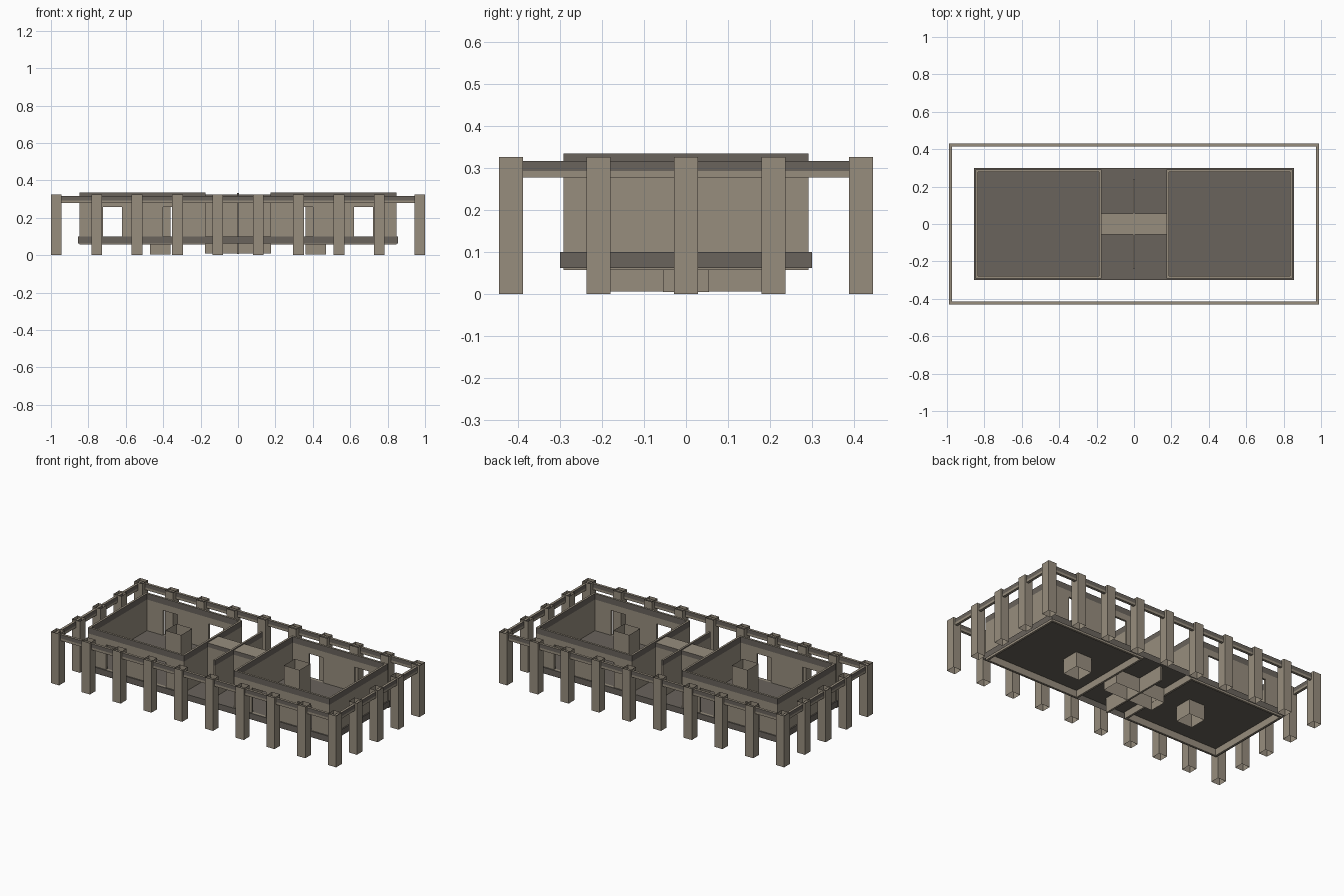
import bpy, bmesh

if "Cube" in bpy.data.objects:
    bpy.data.objects.remove(bpy.data.objects["Cube"])

def material(name, rgb):
    m = bpy.data.materials.new(name)
    m.diffuse_color = (*rgb, 1)
    m.use_nodes = True
    m.node_tree.nodes["Principled BSDF"].inputs["Base Color"].default_value = m.diffuse_color
    return m

STONE = material("light stone", (0.31, 0.268, 0.208))
DARK = material("dark stone", (0.142, 0.126, 0.107))

def add_box(bm, x0, x1, y0, y1, z0, z1, bottom=True, cap=True, side=0, top=0):
    """Box from its limits; bottom and cap can be left open."""
    v = [bm.verts.new((x, y, z)) for z in (z0, z1)
         for x, y in ((x0, y0), (x1, y0), (x1, y1), (x0, y1))]
    for i in range(4):
        j = (i + 1) % 4
        bm.faces.new((v[i], v[j], v[j + 4], v[i + 4])).material_index = side
    if bottom:
        bm.faces.new(v[3::-1]).material_index = side
    if cap:
        bm.faces.new(v[4:]).material_index = top

def finish(bm, name):
    mesh = bpy.data.meshes.new(name)
    bm.to_mesh(mesh)
    bm.free()
    mesh.materials.append(STONE)
    mesh.materials.append(DARK)
    ob = bpy.data.objects.new(name, mesh)
    bpy.context.collection.objects.link(ob)
    return ob

def add_ring(bm, x0, x1, y, t, z0, z1, bottom=False, cap=False, side=0):
    """Four thin walls around a rectangle."""
    for s in (-1, 1):
        ya, yb = sorted((s * y, s * (y - t)))
        add_box(bm, x0, x1, ya, yb, z0, z1, bottom, cap, side)
    for xa in (x0, x1 - t):
        add_box(bm, xa, xa + t, t - y, y - t, z0, z1, bottom, cap, side)

# Outer colonnade: open square posts, 10 along the length and 5 across
NX, NY, PX, PY, H = 10, 5, 0.9715, 0.417, 0.0285
bm = bmesh.new()
for i in range(NX):
    for j in range(NY):
        if i in (0, NX - 1) or j in (0, NY - 1):
            x = -PX + 2 * PX * i / (NX - 1)
            y = -PY + 2 * PY * j / (NY - 1)
            add_box(bm, x - H, x + H, y - H, y + H, 0, 0.326, False, False)
finish(bm, "colonnade_posts")

# Beam joining the posts, with a weathered dark upper half
bm = bmesh.new()
add_ring(bm, -0.988, 0.988, 0.431, 0.016, 0.278, 0.293, bottom=True)
add_ring(bm, -0.988, 0.988, 0.431, 0.016, 0.293, 0.317, cap=True, side=1)
finish(bm, "colonnade_beam")

# Floor: a dark top with a skirt, hollow underneath
bm = bmesh.new()
add_box(bm, -0.855, 0.855, -0.3, 0.3, 0.062, 0.1, False, True, 1, 1)
finish(bm, "floor_slab")

# Two walled rooms with window openings in the long walls
T, Y, ZB, ZS, ZW, ZD, ZT = 0.013, 0.292, 0.057, 0.1, 0.258, 0.297, 0.335
for x0, x1, label in ((-0.847, -0.175, "left"), (0.175, 0.847, "right")):
    bm = bmesh.new()
    mid = (x0 + x1) / 2
    add_ring(bm, x0, x1, Y, T, ZB, ZS, bottom=True)
    add_ring(bm, x0, x1, Y, T, ZW, ZD)
    add_ring(bm, x0, x1, Y, T, ZD, ZT, cap=True, side=1)
    for s in (-1, 1):
        ya, yb = sorted((s * Y, s * (Y - T)))
        # wall pieces between the openings
        for a, b in ((x0, mid - 0.21), (mid - 0.11, mid + 0.11), (mid + 0.21, x1)):
            add_box(bm, a, b, ya, yb, ZS, ZW, False, False)
        # lintel undersides and sills
        for c in (mid - 0.16, mid + 0.16):
            for z in (ZS + 0.001, ZW):
                bm.faces.new([bm.verts.new(p) for p in (
                    (c - 0.05, ya, z), (c + 0.05, ya, z),
                    (c + 0.05, yb, z), (c - 0.05, yb, z))])
    for xa in (x0, x1 - T):
        add_box(bm, xa, xa + T, T - Y, Y - T, ZS, ZW, False, False)
    finish(bm, label + "_room_walls")

    # Open square pillar in the room, running below the floor
    cx = 0.415 if x0 > 0 else -0.415
    bm = bmesh.new()
    add_box(bm, cx - 0.055, cx + 0.055, -0.055, 0.055, 0.005, 0.326, False, False)
    finish(bm, label + "_room_pillar")

# Central block between the rooms, open below
bm = bmesh.new()
add_box(bm, -0.176, 0.176, -0.055, 0.055, 0.008, 0.3, False, False)
add_box(bm, -0.176, 0.176, -0.055, 0.055, 0.3, 0.326, False, True, 1, 0)
finish(bm, "central_block")

# Thin dividing wall crossing the block
bm = bmesh.new()
add_box(bm, -0.006, 0.006, -0.237, 0.237, 0.006, 0.3, True, False)
add_box(bm, -0.006, 0.006, -0.237, 0.237, 0.3, 0.333, False, True, 1, 0)
finish(bm, "dividing_wall")
